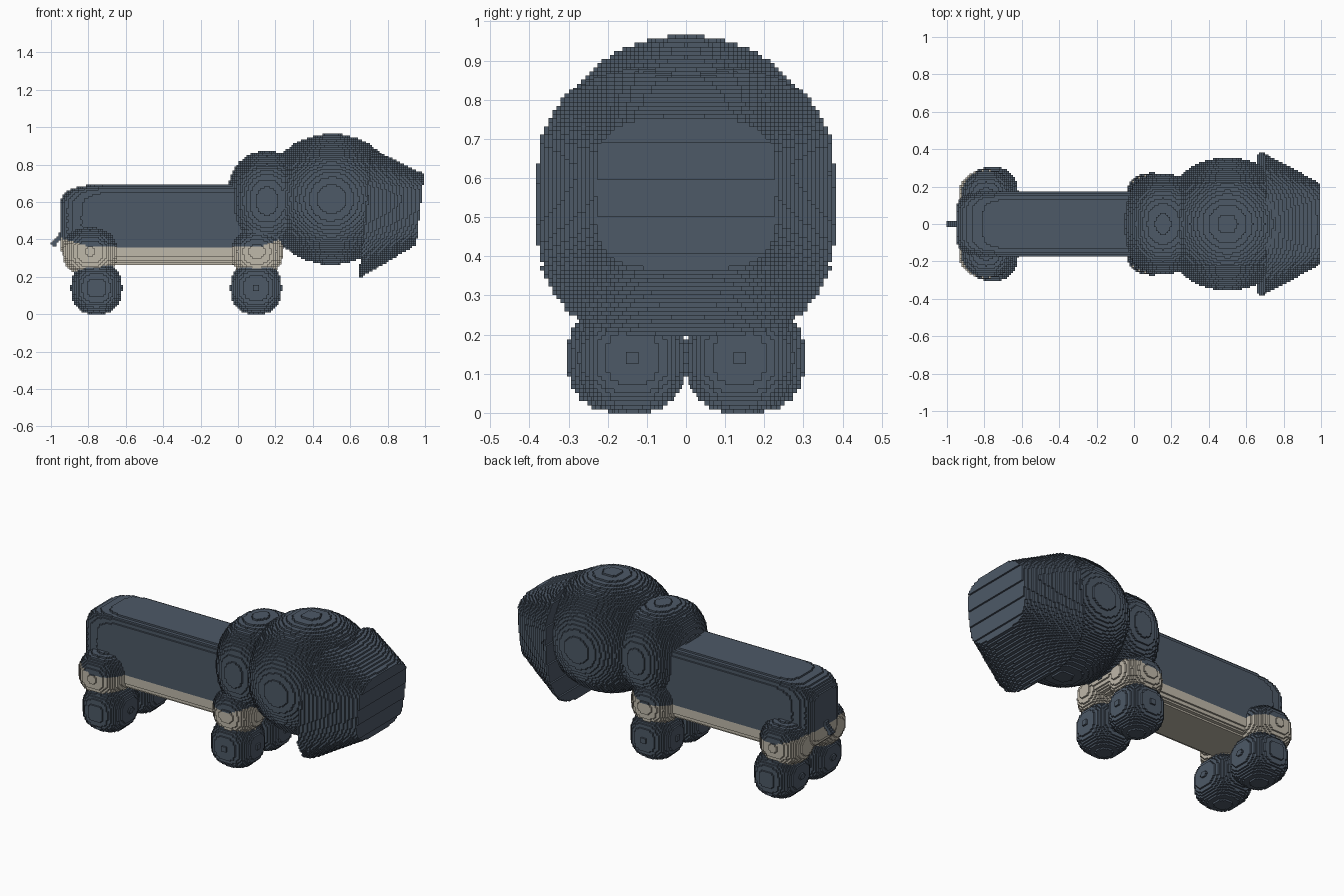
import bpy, bmesh, math
from mathutils import Matrix, Vector

if "Cube" in bpy.data.objects:
    bpy.data.objects.remove(bpy.data.objects["Cube"], do_unlink=True)

CELL = 0.0105  # voxel size shared by every part


def material(name, rgb):
    m = bpy.data.materials.new(name)
    m.use_nodes = True
    m.diffuse_color = (*rgb, 1)
    m.node_tree.nodes["Principled BSDF"].inputs["Base Color"].default_value = (*rgb, 1)
    return m


slate = material("slate_fur", (0.075, 0.1, 0.135))
cream = material("cream_belly", (0.52, 0.48, 0.4))


def belly_line(x):
    """Height where cream turns to slate; it rises toward both ends."""
    rise = max(0, (-0.8 - x) / 0.15, (x - 0.12) / 0.12)
    return 0.36 + 0.05 * min(rise, 1.2)


def finish(name, bm, two_tone=False):
    """Turn a closed shape into blocky steps, then colour its faces by height."""
    bmesh.ops.recalc_face_normals(bm, faces=bm.faces)
    mesh = bpy.data.meshes.new(name + "_shape")
    bm.to_mesh(mesh)
    bm.free()
    ob = bpy.data.objects.new(name, mesh)
    bpy.context.collection.objects.link(ob)
    size = max(max(v.co[i] for v in mesh.vertices) - min(v.co[i] for v in mesh.vertices)
               for i in range(3))
    depth = max(2, math.ceil(math.log2(size / CELL / 0.95)))
    mod = ob.modifiers.new("steps", 'REMESH')
    mod.mode = 'BLOCKS'
    mod.octree_depth = depth
    mod.scale = size / (CELL * 2 ** depth)
    mod.use_remove_disconnected = False
    bpy.context.view_layer.update()
    dg = bpy.context.evaluated_depsgraph_get()
    blocky = bpy.data.meshes.new_from_object(ob.evaluated_get(dg))
    ob.modifiers.clear()
    ob.data = blocky
    bpy.data.meshes.remove(mesh)
    blocky.name = name
    blocky.materials.clear()
    blocky.materials.append(slate)
    blocky.materials.append(cream)
    for p in blocky.polygons:
        p.use_smooth = False
        p.material_index = int(two_tone and p.center.z < belly_line(p.center.x))
    return ob


def blob(name, centre, half, n=2.0, two_tone=False):
    """Rounded block: n = 2 is an ellipsoid, a higher n is boxier."""
    bm = bmesh.new()
    bmesh.ops.create_icosphere(bm, subdivisions=5, radius=1)
    for v in bm.verts:
        r = sum(abs(c) ** n for c in v.co) ** (-1 / n)
        v.co = Vector([centre[i] + half[i] * v.co[i] * r for i in range(3)])
    return finish(name, bm, two_tone)


def ring(bm, bottom, top, half_y, n, count=64):
    """Rounded square outline on a tilted plane, from (x, z) bottom to top."""
    verts = []
    for i in range(count):
        a = 2 * math.pi * i / count
        c, s = math.cos(a), math.sin(a)
        r = (abs(c) ** n + abs(s) ** n) ** (-1 / n)
        t = 0.5 + 0.5 * s * r
        verts.append(bm.verts.new((bottom[0] + (top[0] - bottom[0]) * t, half_y * c * r,
                                   bottom[1] + (top[1] - bottom[1]) * t)))
    return verts


# Long body with a cream underside
blob("body", (-0.355, 0, 0.478), (0.595, 0.178, 0.218), 6, True)

# Chest and head
blob("chest", (0.155, 0, 0.605), (0.21, 0.268, 0.265), 2.4)
blob("head", (0.5, 0, 0.615), (0.36, 0.355, 0.35), 2.05)

# Flared muzzle, tapering to a flat tilted end
bm = bmesh.new()
base = ring(bm, (0.645, 0.19), (0.71, 0.885), 0.385, 3)
tip = ring(bm, (0.952, 0.37), (0.995, 0.75), 0.228, 4)
for i in range(len(base)):
    j = (i + 1) % len(base)
    bm.faces.new((base[i], base[j], tip[j], tip[i]))
bm.faces.new(base)
bm.faces.new(tip)
finish("muzzle", bm)

# Legs: two-tone upper leg above a slate foot
for side, s in (("left", 1), ("right", -1)):
    # The model walks toward +x; its named left is +x in the frame, so use y sides here
    tag = "back" if s > 0 else "front"
    blob("rear_hip_" + tag, (-0.79, 0.15 * s, 0.335), (0.145, 0.138, 0.13), 2.3, True)
    blob("rear_foot_" + tag, (-0.757, 0.152 * s, 0.14), (0.137, 0.152, 0.14), 2.5)
    blob("shoulder_" + tag, (0.1, 0.133 * s, 0.335), (0.14, 0.13, 0.13), 2.3, True)
    blob("fore_foot_" + tag, (0.097, 0.137 * s, 0.14), (0.137, 0.137, 0.14), 2.5)

# Short tail sloping down
bm = bmesh.new()
bmesh.ops.create_cube(bm, size=1, matrix=Matrix.Translation((-0.965, 0, 0.4))
                      @ Matrix.Rotation(math.radians(-48), 4, 'Y')
                      @ Matrix.Diagonal((0.085, 0.03, 0.028, 1)))
finish("tail", bm)
